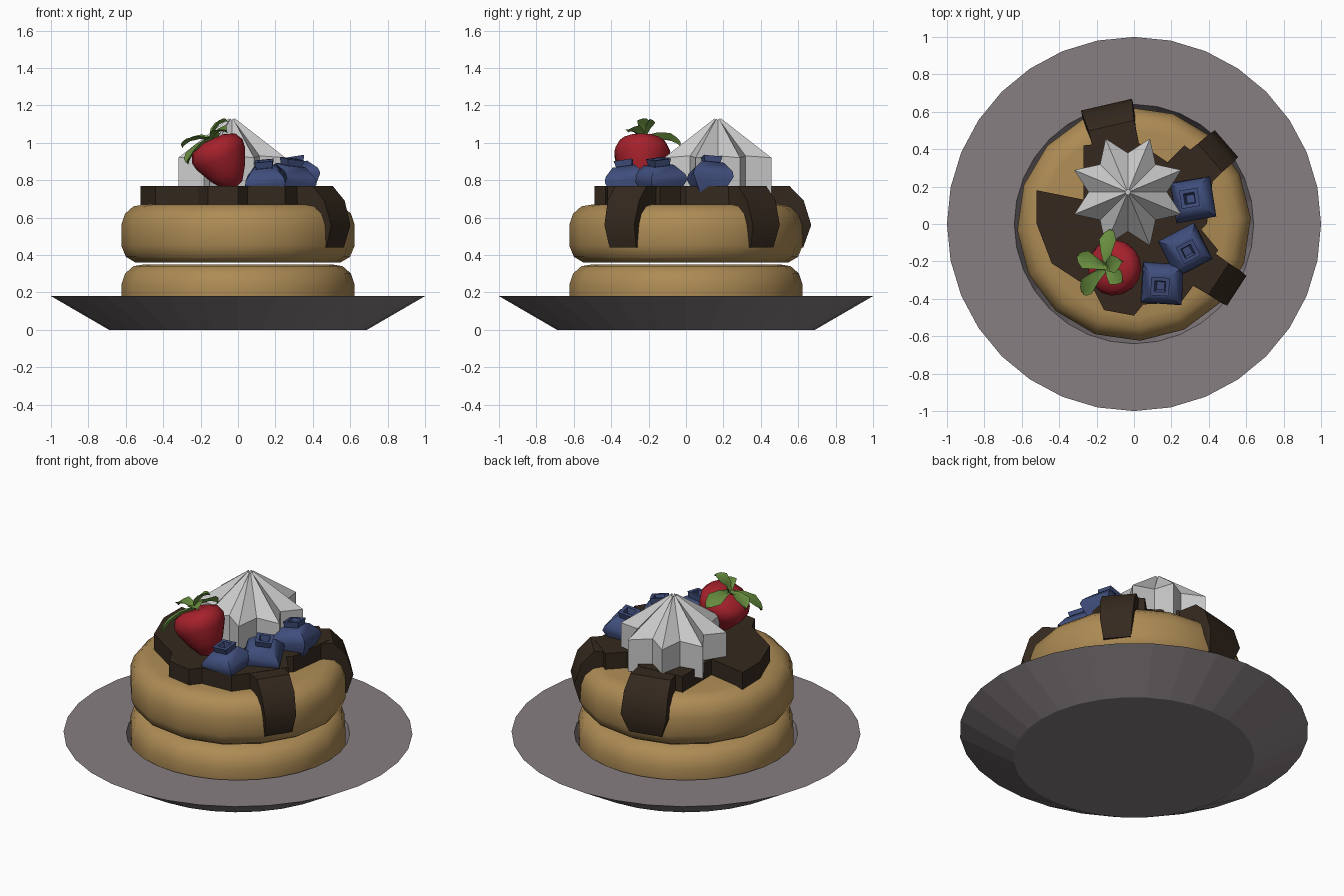
import bpy, bmesh
from math import sin, cos, pi, radians
from mathutils import Vector, Matrix

if "Cube" in bpy.data.objects:
    bpy.data.objects.remove(bpy.data.objects["Cube"])


def material(name, rgb):
    m = bpy.data.materials.new(name)
    m.diffuse_color = (*rgb, 1)
    m.use_nodes = True
    m.node_tree.nodes["Principled BSDF"].inputs["Base Color"].default_value = m.diffuse_color
    return m


PLATE = material("plate_grey", (.24, .21, .22))
DOUGH = material("pancake_tan", (.42, .26, .09))
SAUCE = material("chocolate", (.035, .022, .013))
BLUE = material("berry_blue", (.05, .075, .2))
RED = material("berry_red", (.38, .015, .025))
GREEN = material("leaf_green", (.14, .27, .05))


def finish(name, bm, mat=None, angle=None, matrix=None):
    bmesh.ops.remove_doubles(bm, verts=bm.verts, dist=1e-5)
    bmesh.ops.recalc_face_normals(bm, faces=bm.faces)
    me = bpy.data.meshes.new(name)
    bm.to_mesh(me)
    bm.free()
    ob = bpy.data.objects.new(name, me)
    bpy.context.collection.objects.link(ob)
    if matrix:
        ob.matrix_world = matrix
    if mat:
        me.materials.append(mat)
    if angle:
        bpy.ops.object.select_all(action='DESELECT')
        ob.select_set(True)
        bpy.context.view_layer.objects.active = ob
        bpy.ops.object.shade_smooth_by_angle(angle=radians(angle))
    return ob


def skin(bm, rings):
    """Bridge closed rings of points and cap both ends."""
    vs = [[bm.verts.new(p) for p in ring] for ring in rings]
    n = len(vs[0])
    for a, b in zip(vs, vs[1:]):
        for i in range(n):
            j = (i + 1) % n
            bm.faces.new((a[i], a[j], b[j], b[i]))
    bm.faces.new(vs[0][::-1])
    bm.faces.new(vs[-1])


def lathe(name, profile, sides, mat, angle=None, matrix=None, offset=0):
    bm = bmesh.new()
    skin(bm, [[(r * cos(offset + 2 * pi * i / sides),
                r * sin(offset + 2 * pi * i / sides), z) for i in range(sides)]
              for r, z in profile])
    return finish(name, bm, mat, angle, matrix)


# Plate with a sunken middle
lathe("plate", [(.69, 0), (1, .18), (.64, .18), (.6, .04)], 32, PLATE)

# Two stacked pancakes
cake = [(.55, 0), (.6, .03), (.625, .09), (.625, .2), (.605, .26), (.56, .3), (.5, .31)]
for name, z in (("lower_pancake", .04), ("upper_pancake", .36)):
    lathe(name, cake, 16, DOUGH, 60, Matrix.Translation((0, 0, z)), radians(3))

# Sauce pool on top
outline = [(-.52, .18), (-.27, .13), (-.27, .42), (0, .45), (.18, .33), (.27, .42),
           (.43, .3), (.39, .0), (.36, -.03), (.45, -.14), (.34, -.3), (.25, -.42),
           (.05, -.43), (0, -.49), (-.16, -.46), (-.21, -.36), (-.44, -.21), (-.52, 0)]
bm = bmesh.new()
skin(bm, [[(x, y, z) for x, y in outline] for z in (.66, .77)])
finish("sauce_pool", bm, SAUCE)

# Sauce drips running over the edge: outer r, z, inner r, z
drip = [(.36, .768, .36, .665), (.54, .768, .5, .66), (.615, .69, .55, .63),
        (.655, .56, .605, .55), (.62, .44, .58, .44)]
for k, (deg, widths) in enumerate(((103, (.12, .125, .135, .14, .10)),
                                   (41, (.11, .10, .10, .095, .08)),
                                   (-33, (.11, .10, .10, .095, .085)))):
    bm = bmesh.new()
    skin(bm, [[(ro, -w, zo), (ro, w, zo), (ri, w, zi), (ri, -w, zi)]
              for (ro, zo, ri, zi), w in zip(drip, widths)])
    finish(f"sauce_drip_{k + 1}", bm, SAUCE, 35, Matrix.Rotation(radians(deg), 4, 'Z'))

# Whipped cream: eight-pointed star swirl
bm = bmesh.new()
rings = []
for r_out, r_in, z_out, z_in in ((.31, .21, .72, .72), (.31, .21, .92, .93),
                                 (.018, .012, 1.13, 1.12)):
    rings.append([((r_in, r_out)[i % 2] * cos(i * pi / 8),
                   (r_in, r_out)[i % 2] * sin(i * pi / 8),
                   (z_in, z_out)[i % 2]) for i in range(16)])
skin(bm, rings)
finish("whipped_cream", bm, matrix=Matrix.Translation((-.033, .17, 0)))

# Blueberries: four-sided bodies with a hollow crown
berry = [(.08, -.11), (.155, -.01), (.145, .02), (.085, .07), (.06, .07),
         (.07, .105), (.042, .105), (.03, .07)]
for k, (x, y, z, rot, tx, ty) in enumerate(((.315, .13, .82, 9, -4, -10),
                                           (.275, -.14, .81, 27, 4, 8),
                                           (.15, -.32, .80, -3, 8, -6))):
    m = (Matrix.Translation((x, y, z)) @ Matrix.Rotation(radians(tx), 4, 'X')
         @ Matrix.Rotation(radians(ty), 4, 'Y') @ Matrix.Rotation(radians(rot), 4, 'Z'))
    lathe(f"blueberry_{k + 1}", berry, 4, BLUE, 50, m, pi / 4)

# Strawberry leaning to the left
axis = Vector((-.42, .03, .9)).normalized()
tip = Vector((-.02, -.24, .76))
tilt = axis.to_track_quat('Z', 'Y').to_matrix().to_4x4()
lathe("strawberry", [(.015, 0), (.055, .015), (.1, .08), (.143, .17), (.15, .215),
                     (.128, .26), (.07, .283), (.01, .28)], 16, RED, 60,
      Matrix.Translation(tip) @ tilt)

# Strawberry leaves: arched, folded blades from a shared crown
crown = tip + axis * .285
for k, end in enumerate(((-.12, -.03, .99), (-.30, -.17, .98), (-.27, -.37, .89),
                         (-.06, -.31, 1.06), (-.06, -.20, 1.12))):
    d = Vector(end) - crown
    side = d.cross(axis).normalized()
    up = side.cross(d).normalized()
    bm = bmesh.new()
    rings = []
    for t, w, lift in ((0, .014, 0), (.35, .032, .025), (.7, .05, .025), (.9, .03, .012), (1, .008, 0)):
        c = crown + d * t + up * lift
        rings.append([c - side * w + up * .012, c, c + side * w + up * .012, c - up * .008])
    skin(bm, rings)
    finish(f"leaf_{k + 1}", bm, GREEN, 40)
